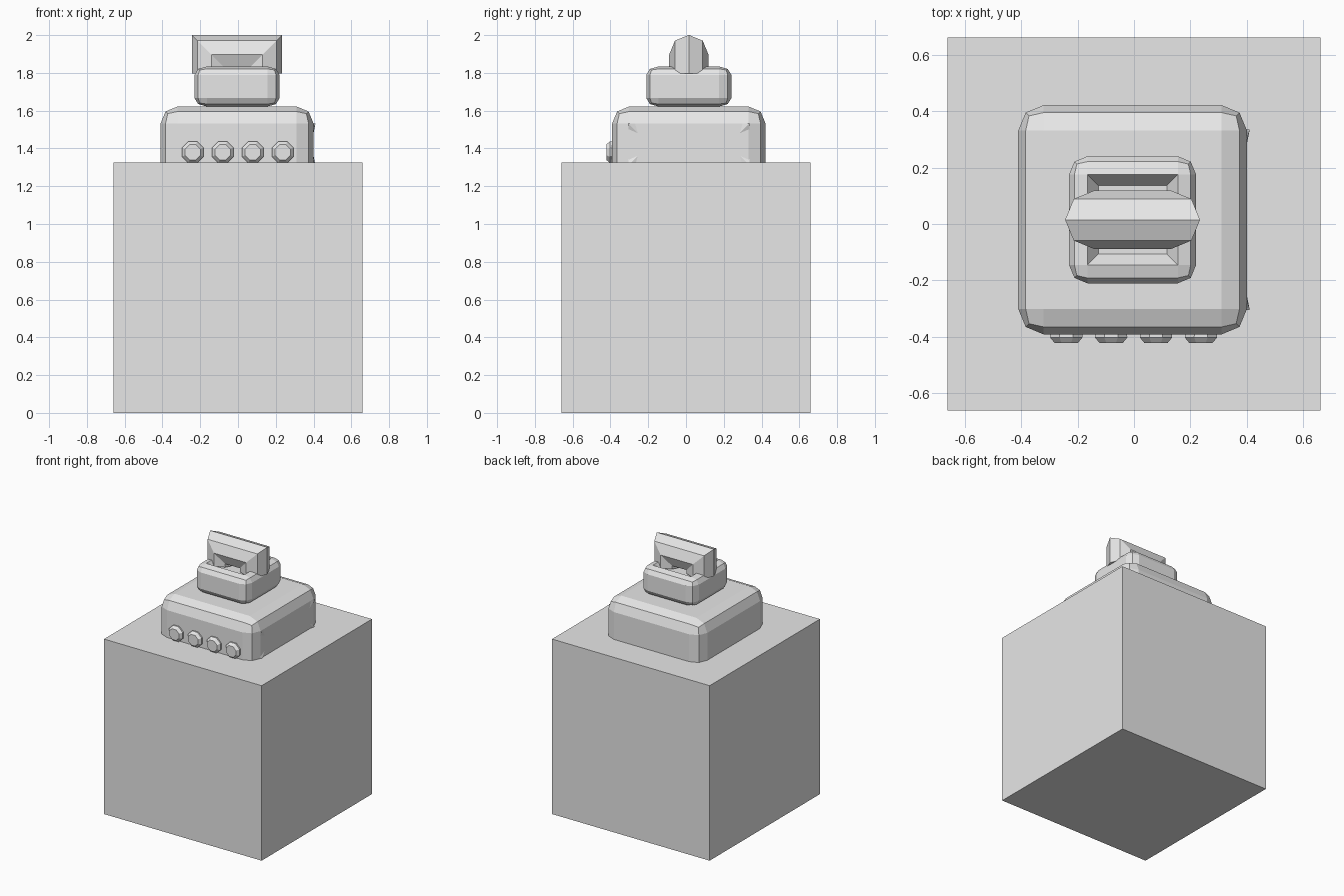
import bpy, bmesh, math
from mathutils import Matrix, Vector

if "Cube" in bpy.data.objects:
    bpy.data.objects.remove(bpy.data.objects["Cube"])

grey = bpy.data.materials.new("plain grey")
grey.diffuse_color = (0.8, 0.8, 0.8, 1)
grey.use_nodes = True
grey.node_tree.nodes["Principled BSDF"].inputs["Base Color"].default_value = grey.diffuse_color
CX, CY = -0.005, 0.015   # shared axis of the upper parts


def finish(bm, name):
    bmesh.ops.recalc_face_normals(bm, faces=bm.faces)
    me = bpy.data.meshes.new(name)
    bm.to_mesh(me)
    bm.free()
    me.materials.append(grey)
    ob = bpy.data.objects.new(name, me)
    bpy.context.collection.objects.link(ob)
    return ob


def rounded_box(size, centre, bevel=0, squash=1):
    """Box bevelled with two segments; squash flattens the bevels in z."""
    bm = bmesh.new()
    bmesh.ops.create_cube(bm, size=1)
    bmesh.ops.scale(bm, vec=(size[0], size[1], size[2] / squash), verts=bm.verts)
    if bevel:
        bmesh.ops.bevel(bm, geom=bm.edges[:], offset=bevel, segments=2,
                        profile=0.5, affect='EDGES')
    bmesh.ops.scale(bm, vec=(1, 1, squash), verts=bm.verts)
    bmesh.ops.translate(bm, vec=centre, verts=bm.verts)
    return bm


# Large plain pedestal
finish(rounded_box((1.32, 1.32, 1.325), (0, 0, 0.6625)), "pedestal")

# Rounded housing
finish(rounded_box((0.81, 0.812, 0.402), (CX, CY, 1.421), 0.09), "housing")

# Small corner ridges on the right side of the housing
bm = bmesh.new()
for sy in (-1, 1):
    for sz in (-1, 1):
        pts = [(0.41, 0.32, 0.11), (0.396, 0.25, 0.04),
               (0.396, 0.27, 0.11), (0.396, 0.32, 0.07)]
        v = [bm.verts.new((x, CY + sy * y, 1.421 + sz * z)) for x, y, z in pts]
        for a, b, c in ((0, 1, 2), (0, 1, 3), (0, 2, 3), (1, 2, 3)):
            bm.faces.new((v[a], v[b], v[c]))
finish(bm, "side_corner_ridges")

# Rounded head with a sloped recess in its top
bm = rounded_box((0.45, 0.45, 0.212), (CX, CY, 1.728), 0.065, 0.68)
bm.faces.ensure_lookup_table()
top = max(bm.faces, key=lambda f: f.calc_center_median().z)
bmesh.ops.inset_region(bm, faces=[top], thickness=0.055, depth=-0.05)
finish(bm, "head")

# Arched handle: octagonal tube mitred along three straight runs
R, PX, PZ, BOTTOM = 0.104, 0.135, 1.897, 1.797
bm = bmesh.new()
rings = []
for side, upper in ((-1, 0), (-1, 1), (1, 1), (1, 0)):
    ring = []
    for i in range(8):
        a = i * math.pi / 4
        out = R * math.cos(a)
        z = PZ + out if upper else BOTTOM
        ring.append(bm.verts.new((CX + side * (PX + out),
                                  CY + R * math.sin(a), z)))
    rings.append(ring)
for r0, r1 in zip(rings, rings[1:]):
    for i in range(8):
        j = (i + 1) % 8
        bm.faces.new((r0[i], r0[j], r1[j], r1[i]))
bm.faces.new(rings[0])
bm.faces.new(rings[-1])
finish(bm, "handle")

# Row of four octagonal chamfered buttons on the front
for k in range(4):
    bm = bmesh.new()
    rings = []
    for r, y in ((0.06, -0.37), (0.062, -0.402), (0.044, -0.422)):
        rings.append([bm.verts.new((-0.24 + 0.159 * k + r * math.cos(t), y,
                                    1.38 + r * math.sin(t)))
                      for t in [(i + 0.5) * math.pi / 4 for i in range(8)]])
    for r0, r1 in zip(rings, rings[1:]):
        for i in range(8):
            j = (i + 1) % 8
            bm.faces.new((r0[i], r0[j], r1[j], r1[i]))
    bm.faces.new(rings[0])
    bm.faces.new(rings[-1])
    finish(bm, f"front_button_{k + 1}")
